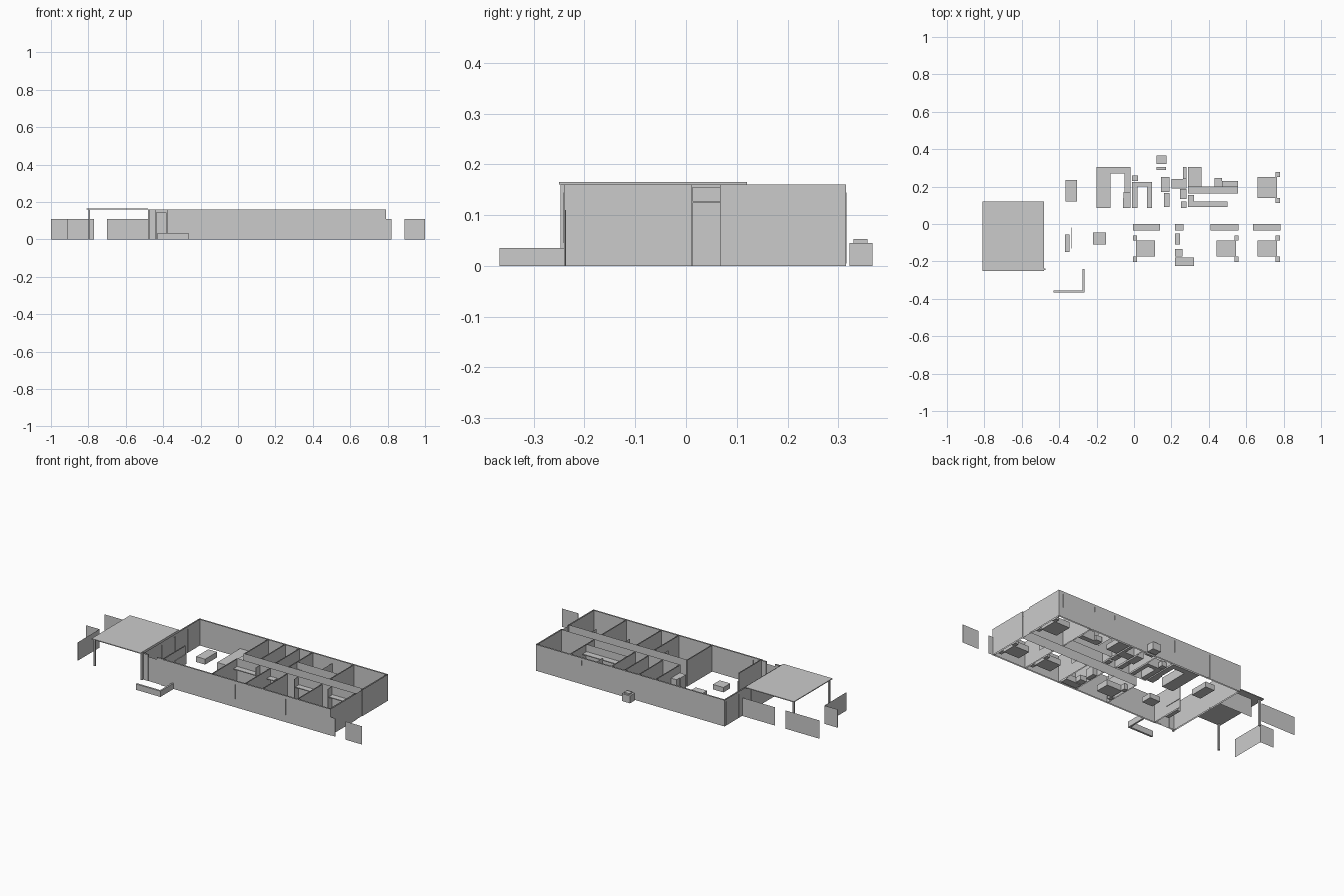
import bpy, bmesh

H = 0.16    # wall height
T = 0.008   # exterior wall thickness


def box(name, x0, x1, y0, y1, z0, z1, open_ends=False):
    """Box from its limits; open_ends leaves out the top and bottom faces."""
    bm = bmesh.new()
    bmesh.ops.create_cube(bm, size=1)
    for v in bm.verts:
        v.co.x = x0 + (v.co.x + 0.5) * (x1 - x0)
        v.co.y = y0 + (v.co.y + 0.5) * (y1 - y0)
        v.co.z = z0 + (v.co.z + 0.5) * (z1 - z0)
    if open_ends:
        caps = [f for f in bm.faces if abs(f.normal.z) > 0.9]
        bmesh.ops.delete(bm, geom=caps, context='FACES_ONLY')
    me = bpy.data.meshes.new(name)
    bm.to_mesh(me)
    bm.free()
    ob = bpy.data.objects.new(name, me)
    bpy.context.collection.objects.link(ob)
    return ob


def wall(name, x0, x1, y0, y1, z1=H, z0=0):
    return box(name, x0, x1, y0, y1, z0, z1, True)


def wall_x(name, x0, x1, y, t=0.006):
    wall(name, x0, x1, y - t / 2, y + t / 2)


def wall_y(name, x, y0, y1, t=0.006):
    wall(name, x - t / 2, x + t / 2, y0, y1)


# Exterior walls, open topped
wall("front_wall", -0.35, 0.79, -0.24, -0.24 + T)
wall("back_wall", -0.48, 0.79, 0.315 - T, 0.315)
wall("left_wall", -0.48, -0.48 + T, -0.24, 0.315)
wall("right_wall_front", 0.79 - T, 0.79, -0.24, 0.012)
wall("right_wall_back", 0.79 - T, 0.79, 0.067, 0.315)
wall("entry_wall_left", -0.48, -0.44, -0.235, -0.235 + T)
wall("entry_wall_right", -0.38, -0.35, -0.235, -0.235 + T)

# Doors
wall("entry_door", -0.438, -0.382, -0.234, -0.23, 0.145)
wall("hall_end_door", 0.784, 0.787, 0.013, 0.067, 0.125)
wall("hall_end_transom", 0.784, 0.787, 0.013, 0.067, 0.155, 0.127)

# Window panes in the front and back walls: x0, x1, z0, z1
for x0, x1, z0, z1 in [(-0.29, -0.12, 0.05, 0.145), (0.03, 0.15, 0.05, 0.14),
                       (0.22, 0.27, 0.115, 0.145), (0.385, 0.49, 0.045, 0.14),
                       (0.59, 0.70, 0.045, 0.14)]:
    wall("front_window", x0, x1, -0.2415, -0.2305, z1, z0)
for x0, x1, z0, z1 in [(0.66, 0.76, 0.06, 0.145), (0.48, 0.54, 0.115, 0.145),
                       (0.33, 0.40, 0.115, 0.145), (-0.11, -0.02, 0.07, 0.145),
                       (-0.255, -0.175, 0.005, 0.145), (-0.335, -0.265, 0.005, 0.145),
                       (-0.46, -0.345, 0.005, 0.145)]:
    wall("back_window", x0, x1, 0.3055, 0.3165, z1, z0)
for y0, y1 in [(-0.06, 0.06), (0.07, 0.18), (0.19, 0.30)]:
    wall("patio_glass_door", -0.4815, -0.4705, y0, y1, 0.145, 0.005)

# Interior partitions: entry, hall, front rooms, back rooms
wall_y("entry_partition", -0.341, -0.235, -0.02)
wall_x("hall_front_wall", -0.01, 0.785, 0.005)
wall_x("hall_back_wall", -0.015, 0.785, 0.078)
for x in (-0.01, 0.213, 0.33, 0.565):
    wall_y("front_room_partition", x, -0.235, 0.005)
for x in (-0.013, 0.1, 0.197, 0.285, 0.562):
    wall_y("back_room_partition", x, 0.078, 0.31)
wall_x("bath_partition", 0.285, 0.562, 0.157)
for x in (0.145, 0.405, 0.63):
    wall_y("closet_side", x, -0.037, 0.005, 0.004)

# Covered patio with posts
box("patio_roof", -0.81, -0.48, -0.25, 0.12, 0.16, 0.165)
for x, y in [(-0.795, -0.24), (-0.795, 0.10), (-0.477, -0.242)]:
    box("patio_post", x - 0.005, x + 0.005, y - 0.005, y + 0.005, 0, H)

# Garden fences
for x0, x1, y in [(-0.70, -0.48, 0.145), (-1, -0.77, 0.145), (-1, -0.91, -0.03),
                  (0.79, 0.82, -0.237), (0.89, 1, -0.237)]:
    wall("fence", x0, x1, y - 0.001, y + 0.001, 0.11)
wall("fence_side", -0.911, -0.909, -0.24, -0.03, 0.11)

# Planter wall and outdoor cooling unit
box("planter_front", -0.43, -0.265, -0.367, -0.355, 0, 0.035)
box("planter_side", -0.275, -0.265, -0.355, -0.24, 0, 0.035)
box("cooling_unit", 0.12, 0.175, 0.322, 0.367, 0, 0.045)
box("cooling_unit_top", 0.13, 0.165, 0.33, 0.358, 0.045, 0.053)

# Beds: mattress x range, headboard x range, y centre
for bx0, bx1, hx0, hx1, yc, w in [(0.66, 0.765, 0.757, 0.78, 0.195, 0.055),
                                  (0.66, 0.765, 0.757, 0.78, -0.132, 0.043),
                                  (0.44, 0.545, 0.537, 0.56, -0.132, 0.043),
                                  (0.01, 0.113, -0.006, 0.016, -0.132, 0.043)]:
    box("bed", bx0, bx1, yc - w, yc + w, 0, 0.035)
    for s in (-1, 1):
        a, b = sorted((yc + s * w, yc + s * (w + 0.028)))
        box("nightstand", hx0, hx1, a, b, 0, 0.035)

# Closet shelves along the hall
for x0, x1 in [(-0.005, 0.14), (0.218, 0.265), (0.41, 0.56), (0.635, 0.782)]:
    box("closet_shelf", x0, x1, -0.035, 0, 0.11, 0.115)

# Living room
box("coffee_table", -0.365, -0.305, 0.12, 0.235, 0, 0.033)
box("sofa_table", -0.22, -0.15, -0.11, -0.045, 0, 0.03)
box("media_console", -0.37, -0.345, -0.15, -0.055, 0, 0.035)
box("screen", -0.337, -0.334, -0.13, -0.02, 0.05, 0.11)

# Kitchen counters and tall cabinets
box("kitchen_bar", -0.2, -0.125, 0.085, 0.27, 0, 0.055)
box("kitchen_back_counter", -0.2, -0.02, 0.27, 0.306, 0, 0.055)
box("kitchen_side_counter", -0.05, -0.018, 0.17, 0.27, 0, 0.055)
box("refrigerator", -0.06, -0.018, 0.085, 0.14, 0, 0.115)
box("oven_cabinet", -0.055, -0.018, 0.14, 0.17, 0, 0.115)

# Bathroom, laundry and utility fittings: name, x0, x1, y0, y1, height
for f in [("vanity", -0.01, 0.02, 0.085, 0.2, 0.055), ("vanity_return", -0.01, 0.095, 0.2, 0.224, 0.055),
          ("linen_cabinet", 0.07, 0.095, 0.085, 0.2, 0.055), ("stool", -0.01, 0.022, 0.23, 0.26, 0.03),
          ("washer", 0.145, 0.19, 0.17, 0.25, 0.06), ("dryer", 0.16, 0.19, 0.09, 0.165, 0.06),
          ("utility_shelf", 0.12, 0.17, 0.29, 0.305, 0.06), ("desk", 0.2, 0.28, 0.19, 0.24, 0.05),
          ("side_cabinet", 0.245, 0.28, 0.135, 0.187, 0.05), ("small_seat", 0.25, 0.28, 0.085, 0.12, 0.03),
          ("bookcase", 0.262, 0.28, 0.24, 0.306, 0.07), ("shower_base", 0.29, 0.36, 0.2, 0.306, 0.03),
          ("bath_seat", 0.43, 0.47, 0.2, 0.245, 0.03), ("bath_counter", 0.47, 0.557, 0.2, 0.23, 0.055),
          ("front_bath_seat", 0.22, 0.26, -0.175, -0.135, 0.03), ("front_vanity", 0.218, 0.245, -0.11, -0.05, 0.055),
          ("bathtub", 0.218, 0.322, -0.225, -0.18, 0.035)]:
    box(f[0], *f[1:5], 0, f[5])
box("wardrobe_shelf_back", 0.29, 0.555, 0.162, 0.2, 0.115, 0.12)
box("wardrobe_shelf_front", 0.29, 0.5, 0.09, 0.12, 0.115, 0.12)
box("wardrobe_shelf_side", 0.29, 0.32, 0.12, 0.154, 0.115, 0.12)
wall("shower_screen", 0.418, 0.421, 0.2, 0.306, 0.13)
